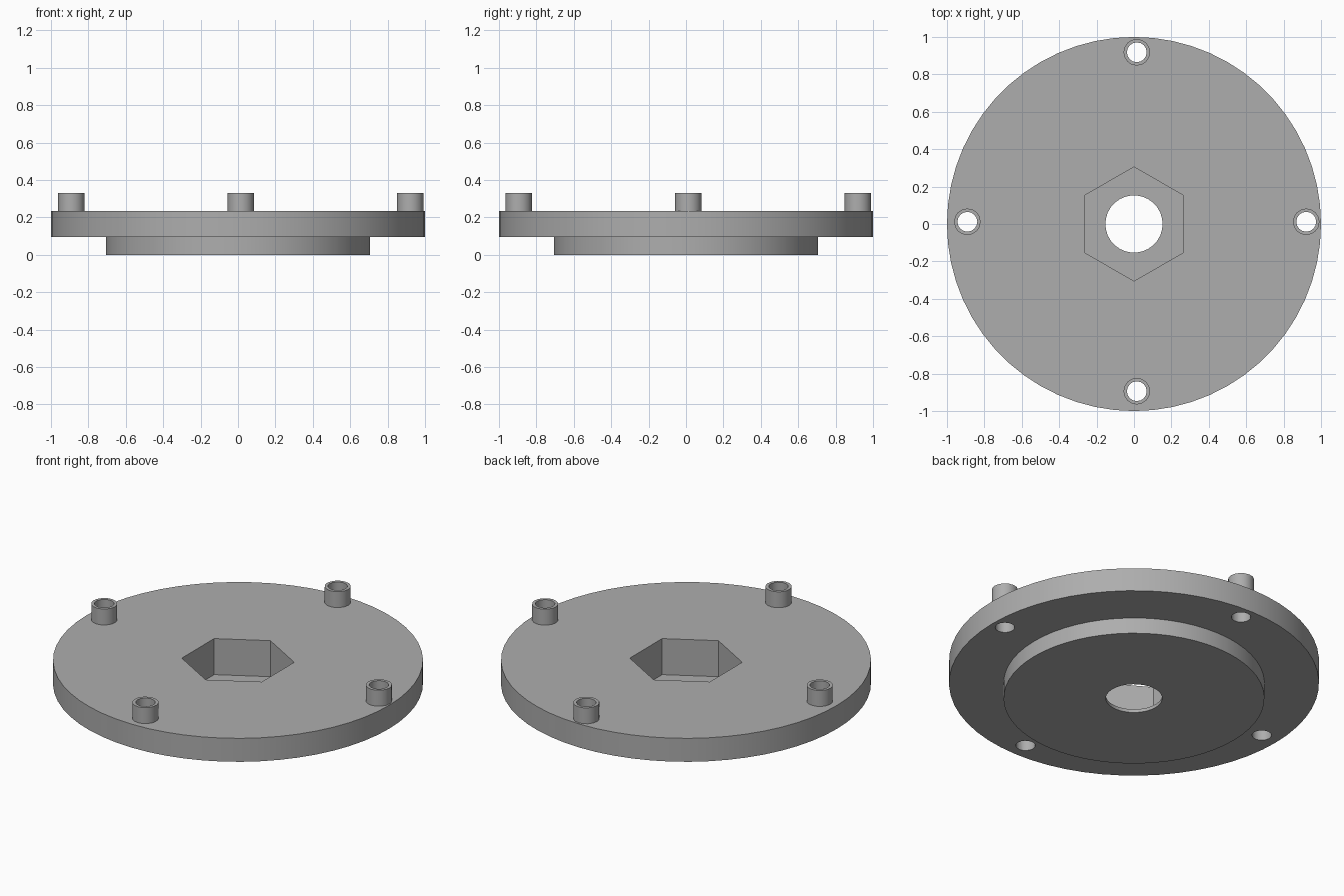
import bpy, bmesh, math

cube = bpy.data.objects.get("Cube")
if cube:
    bpy.data.objects.remove(cube, do_unlink=True)

grey = bpy.data.materials.new("plain grey")
grey.use_nodes = True
colour = (0.42, 0.42, 0.42, 1)
grey.diffuse_color = colour
grey.node_tree.nodes["Principled BSDF"].inputs["Base Color"].default_value = colour

BASE_TOP, PLATE_TOP, POST_TOP = 0.095, 0.235, 0.33


def lathe(name, profile, sides, centre=(0, 0), start=0, closed=False):
    """Turn (radius, z) points about a vertical axis, capped unless closed on itself."""
    bm = bmesh.new()
    rings = []
    for r, z in profile:
        angles = [start + math.tau * i / sides for i in range(sides)]
        rings.append([bm.verts.new((r * math.cos(a), r * math.sin(a), z)) for a in angles])
    pairs = list(zip(rings, rings[1:]))
    if closed:
        pairs.append((rings[-1], rings[0]))
    else:
        bm.faces.new(rings[0])
        bm.faces.new(rings[-1])
    for low, high in pairs:
        for i in range(sides):
            j = (i + 1) % sides
            bm.faces.new((low[i], low[j], high[j], high[i]))
    bmesh.ops.recalc_face_normals(bm, faces=bm.faces)
    mesh = bpy.data.meshes.new(name)
    bm.to_mesh(mesh)
    bm.free()
    mesh.materials.append(grey)
    obj = bpy.data.objects.new(name, mesh)
    obj.location = (*centre, 0)
    bpy.context.collection.objects.link(obj)
    return obj


def activate(obj):
    bpy.ops.object.select_all(action='DESELECT')
    obj.select_set(True)
    bpy.context.view_layer.objects.active = obj


def cut(target, cutter):
    mod = target.modifiers.new("cut", 'BOOLEAN')
    mod.operation = 'DIFFERENCE'
    mod.solver = 'EXACT'
    mod.object = cutter
    bpy.context.view_layer.update()
    activate(target)
    bpy.ops.object.modifier_apply(modifier=mod.name)
    bpy.data.objects.remove(cutter, do_unlink=True)


# Stepped round plate: narrow base under a wide flange
plate = lathe("flange_plate", [(0.705, 0), (0.705, BASE_TOP),
                               (1, BASE_TOP), (1, PLATE_TOP)], 60)

# Hexagonal nut pocket and central bore
cut(plate, lathe("pocket_cutter", [(0.305, 0.02), (0.305, 0.4)], 6, start=math.pi / 6))
cut(plate, lathe("bore_cutter", [(0.153, -0.1), (0.153, 0.3)], 30))

# Four hollow posts with holes running down through the flange
posts = []
for k, side in enumerate(("left", "back", "right", "front")):
    a = k * math.pi / 2
    spot = (0.015 + 0.906 * math.cos(a), 0.012 + 0.906 * math.sin(a))
    cut(plate, lathe("hole_cutter", [(0.053, 0.05), (0.053, 0.4)], 16, spot))
    posts.append(lathe(side + "_post", [(0.053, PLATE_TOP), (0.071, PLATE_TOP),
                                        (0.071, POST_TOP), (0.053, POST_TOP)],
                       16, spot, closed=True))

for obj in [plate] + posts:
    activate(obj)
    bpy.ops.object.shade_smooth_by_angle(angle=math.radians(30))
